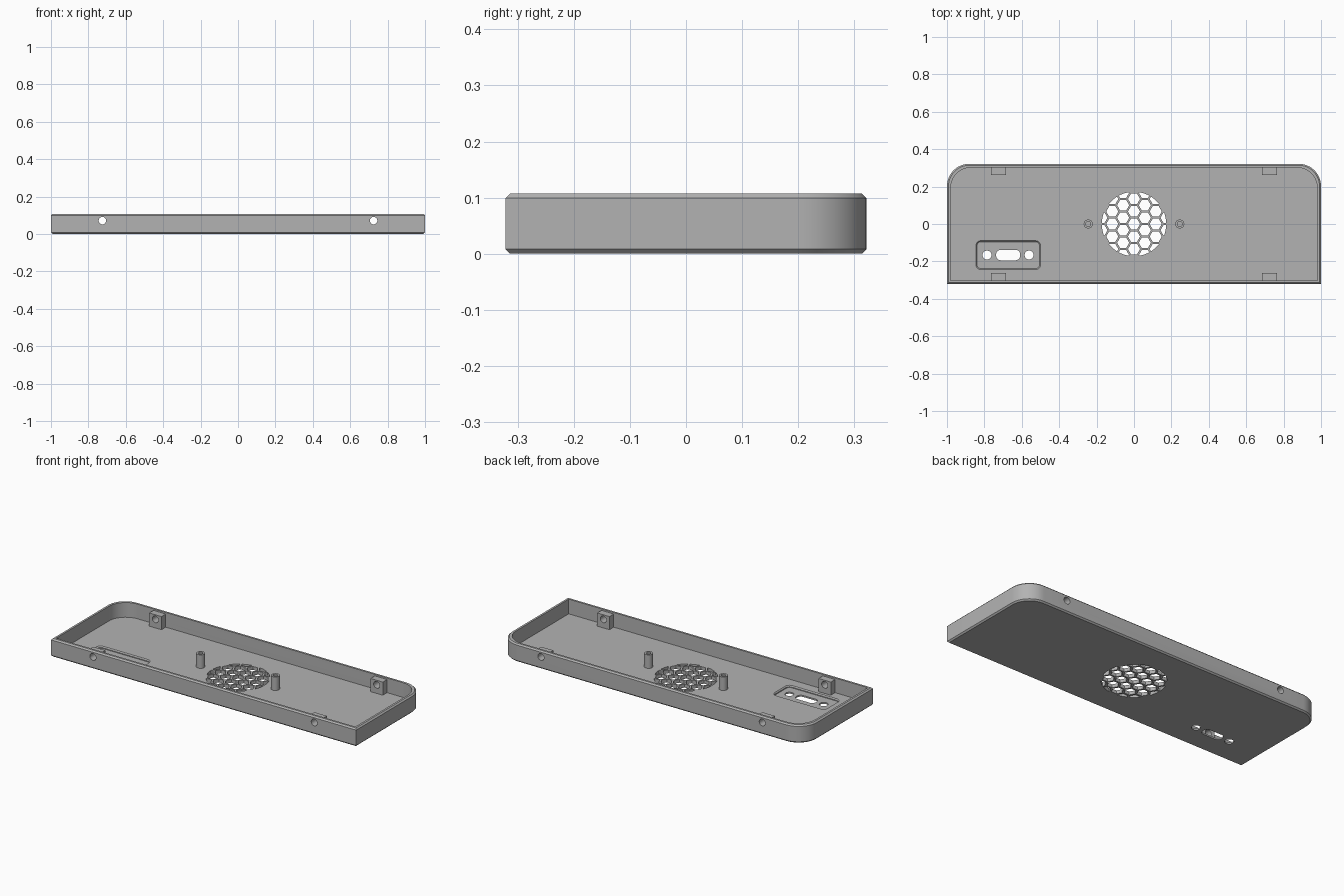
import bpy
import bmesh
from math import cos, sin, pi, sqrt

HX, HY, TOP = 1.0, 0.322, 0.107
WALL, FLOOR, CHAMFER = 0.02, 0.02, 0.008

cube = bpy.data.objects.get("Cube")
if cube:
    bpy.data.objects.remove(cube, do_unlink=True)

grey = bpy.data.materials.new("mid_grey_plastic")
grey.use_nodes = True
grey.diffuse_color = (0.45, 0.45, 0.45, 1)
bsdf = next(n for n in grey.node_tree.nodes if n.type == "BSDF_PRINCIPLED")
bsdf.inputs["Base Color"].default_value = grey.diffuse_color
bsdf.inputs["Roughness"].default_value = 0.6


def rounded(x0, x1, y0, y1, r_front, r_back, steps=12):
    """Rectangle outline with separate front and back corner radii."""
    pts = []
    corners = ((x1, y1, -1, -1, r_back), (x0, y1, 1, -1, r_back),
               (x0, y0, 1, 1, r_front), (x1, y0, -1, 1, r_front))
    for i, (x, y, sx, sy, r) in enumerate(corners):
        if r == 0:
            pts.append((x, y))
            continue
        for k in range(steps + 1):
            a = (i + k / steps) * pi / 2
            pts.append((x + sx * r + r * cos(a), y + sy * r + r * sin(a)))
    return pts


def circle(cx, cy, r, n=32, start=0):
    return [(cx + r * cos(start + 2 * pi * i / n), cy + r * sin(start + 2 * pi * i / n))
            for i in range(n)]


def loft(bm, layers, along_y=False):
    """Closed solid through equal-length outlines given as (points, height)."""
    rings = []
    for pts, h in layers:
        rings.append([bm.verts.new((p[0], h, p[1]) if along_y else (p[0], p[1], h))
                      for p in pts])
    n = len(rings[0])
    for a, b in zip(rings, rings[1:]):
        for i in range(n):
            j = (i + 1) % n
            bm.faces.new((a[i], a[j], b[j], b[i]))
    bm.faces.new(rings[0][::-1])
    bm.faces.new(rings[-1])


def finish(bm, name):
    bmesh.ops.recalc_face_normals(bm, faces=bm.faces[:])
    mesh = bpy.data.meshes.new(name)
    bm.to_mesh(mesh)
    bm.free()
    mesh.materials.append(grey)
    obj = bpy.data.objects.new(name, mesh)
    bpy.context.collection.objects.link(obj)
    return obj


def boolean(obj, tool, operation="DIFFERENCE"):
    """Apply a boolean and discard the tool."""
    mod = obj.modifiers.new("cut", "BOOLEAN")
    mod.object, mod.operation, mod.solver = tool, operation, "EXACT"
    graph = bpy.context.evaluated_depsgraph_get()
    mesh = bpy.data.meshes.new_from_object(obj.evaluated_get(graph))
    obj.modifiers.clear()
    obj.data = mesh
    bpy.data.objects.remove(tool, do_unlink=True)


def solid(name, layers, along_y=False):
    bm = bmesh.new()
    loft(bm, layers, along_y)
    return finish(bm, name)


def smooth(obj):
    bpy.ops.object.select_all(action="DESELECT")
    obj.select_set(True)
    bpy.context.view_layer.objects.active = obj
    bpy.ops.object.shade_smooth_by_angle(angle=pi / 6)


def shell(inset, radius):
    return rounded(-HX + inset, HX - inset, -HY + inset, HY - inset, 0, radius)


# Tray: chamfered outside, flat rim, hollow inside
tray = solid("tray", [
    (shell(CHAMFER, 0.112), 0),
    (shell(0, 0.12), CHAMFER),
    (shell(0, 0.12), TOP - CHAMFER),
    (shell(CHAMFER, 0.112), TOP),
    (shell(WALL, 0.11), TOP),
    (shell(WALL, 0.11), FLOOR)])

# Round vent made of hexagonal openings trimmed to a circle
PITCH, HEX, VENT = 0.067, 0.0325, 0.172
bm = bmesh.new()
for col in range(-3, 4):
    for row in range(-4, 5):
        cx = col * PITCH * sqrt(3) / 2
        cy = (row + 0.5 * (col % 2)) * PITCH
        if cx * cx + cy * cy < (VENT + HEX * 0.6) ** 2:
            hexagon = circle(cx, cy, HEX, 6)
            loft(bm, [(hexagon, -0.03), (hexagon, 0.05)])
vent = finish(bm, "vent_cutter")
disc = circle(0, 0, VENT, 64)
boolean(vent, solid("vent_limit", [(disc, -0.02), (disc, 0.04)]), "INTERSECT")
boolean(tray, vent)

# Connector pocket in the floor, with a bevelled lip
PX0, PX1, PY0, PY1 = -0.85, -0.495, -0.248, -0.085


def pocket(inset):
    r = 0.032 - inset
    return rounded(PX0 + inset, PX1 - inset, PY0 + inset, PY1 - inset, r, r, 6)


boolean(tray, solid("pocket_cutter", [
    (pocket(0.01), 0.009), (pocket(0.01), FLOOR - 0.006),
    (pocket(0), FLOOR + 0.004)]))

# Connector slot and its two screw holes
bm = bmesh.new()
slot = rounded(-0.737, -0.609, -0.194, -0.138, 0.024, 0.024, 6)
for outline in (slot, circle(-0.786, -0.166, 0.024), circle(-0.561, -0.166, 0.024)):
    loft(bm, [(outline, -0.02), (outline, 0.03)])
boolean(tray, finish(bm, "connector_cutter"))


def side_holes():
    """Screw bores running front to back through walls and blocks."""
    bm = bmesh.new()
    for x in (-0.725, 0.725):
        bore = circle(x, 0.071, 0.02, 24)
        loft(bm, [(bore, -0.4), (bore, 0.4)], along_y=True)
    return finish(bm, "side_hole_cutter")


boolean(tray, side_holes())
smooth(tray)

# Four screw blocks against the long walls
INNER = HY - WALL
for side, face in (("front", -1), ("back", 1)):
    for hand, x in (("right", -0.725), ("left", 0.725)):
        y0, y1 = sorted((face * (INNER - 0.04), face * INNER))
        base = rounded(x - 0.04, x + 0.04, y0, y1, 0, 0)
        block = solid(f"{side}_{hand}_screw_block", [(base, FLOOR), (base, 0.098)])
        boolean(block, side_holes())
        smooth(block)

# Two hollow standoffs beside the vent
for hand, x in (("right", -0.245), ("left", 0.245)):
    outer, inner = circle(x, 0, 0.024), circle(x, 0, 0.013)
    post = solid(f"{hand}_standoff", [
        (outer, FLOOR - 0.002), (outer, 0.1), (inner, 0.1), (inner, FLOOR + 0.002)])
    smooth(post)
